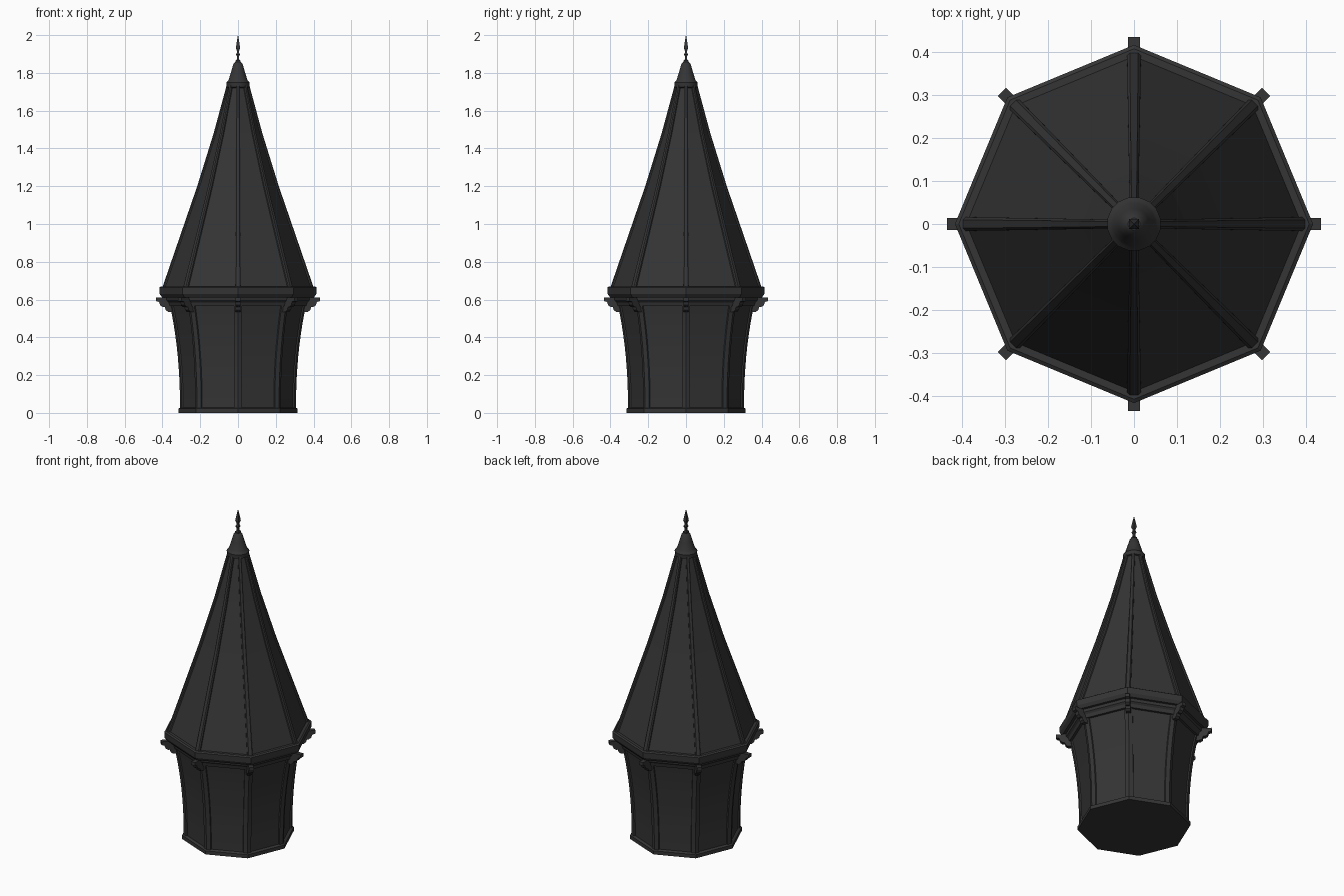
import bpy, bmesh
from math import cos, sin, pi, radians

if "Cube" in bpy.data.objects:
    bpy.data.objects.remove(bpy.data.objects["Cube"])

slate = bpy.data.materials.new("dark_slate")
slate.diffuse_color = (0.035, 0.035, 0.035, 1)
slate.use_nodes = True
slate.node_tree.nodes["Principled BSDF"].inputs["Base Color"].default_value = slate.diffuse_color


def finish(bm, name, smooth=False):
    bmesh.ops.recalc_face_normals(bm, faces=bm.faces)
    me = bpy.data.meshes.new(name)
    bm.to_mesh(me)
    bm.free()
    ob = bpy.data.objects.new(name, me)
    bpy.context.collection.objects.link(ob)
    me.materials.append(slate)
    if smooth:
        bpy.context.view_layer.objects.active = ob
        ob.select_set(True)
        bpy.ops.object.shade_smooth_by_angle(angle=radians(35))
        ob.select_set(False)
    return ob


def skin(bm, rings):
    """Bridge equal-length closed rings of points and cap both ends."""
    vs = [[bm.verts.new(p) for p in ring] for ring in rings]
    n = len(vs[0])
    for a, b in zip(vs, vs[1:]):
        for i in range(n):
            j = (i + 1) % n
            bm.faces.new((a[i], a[j], b[j], b[i]))
    bm.faces.new(vs[0][::-1])
    bm.faces.new(vs[-1])


def lathe(name, profile, sides, start=0.0, smooth=False):
    bm = bmesh.new()
    skin(bm, [[(r * cos(start + 2 * pi * i / sides), r * sin(start + 2 * pi * i / sides), z)
               for i in range(sides)] for r, z in profile])
    return finish(bm, name, smooth)


def around(name, rings):
    """Repeat a part, given as rings in the (radial, sideways, up) frame, at all eight corners."""
    bm = bmesh.new()
    for k in range(8):
        c, s = cos(k * pi / 4), sin(k * pi / 4)
        skin(bm, [[(x * c - y * s, x * s + y * c, z) for x, y, z in ring] for ring in rings])
    return finish(bm, name)


# Octagonal flared walls, with raised corner strips
wall = [(0.307 + 0.055 * t ** 2.2, 0.02 + 0.56 * t) for t in [i / 10 for i in range(11)]]
lathe("wall_panels", [(r - 0.008, z) for r, z in wall], 8)
a, b = 0.024 * cos(radians(67.5)), 0.024 * sin(radians(67.5))
around("corner_strips", [[(r, 0, z), (r - a, b, z), (r - a - 0.02, b, z), (r - 0.025, 0, z),
                          (r - a - 0.02, -b, z), (r - a, -b, z)] for r, z in wall])
lathe("base_plinth", [(0.316, 0), (0.316, 0.022), (0.305, 0.028)], 8)

# Eaves mouldings and fascia
lathe("wall_top_moulding", [(0.352, 0.565), (0.366, 0.565), (0.372, 0.585), (0.383, 0.595),
                            (0.387, 0.62)], 8)
lathe("eaves_fascia", [(0.37, 0.612), (0.402, 0.612), (0.415, 0.63), (0.417, 0.664),
                       (0.408, 0.67), (0.38, 0.67)], 8)

# Concave spire with hip ribs
spire = [(0.392, 0.665), (0.294, 0.95), (0.208, 1.2), (0.121, 1.48), (0.052, 1.735)]
lathe("spire_roof", spire, 8)
ribs = []
for i, (r, z) in enumerate(spire):
    w = 0.016 - 0.0015 * i
    ribs.append([(r - 0.03, -w, z), (r + 0.002, -w, z), (r + 0.008, -w * 0.6, z),
                 (r + 0.008, w * 0.6, z), (r + 0.002, w, z), (r - 0.03, w, z)])
around("hip_ribs", ribs)

# Scrolled brackets under the eaves
side = [(0.345, 0.612), (0.435, 0.612), (0.435, 0.592), (0.418, 0.588), (0.412, 0.57),
        (0.398, 0.56), (0.387, 0.56), (0.383, 0.545), (0.37, 0.535), (0.345, 0.535)]
around("eaves_brackets", [[(x, y, z) for x, z in side] for y in (-0.0135, 0.0135)])

# Round cap and square finial
lathe("spire_cap", [(0.05, 1.72), (0.061, 1.724), (0.063, 1.748), (0.055, 1.757), (0.05, 1.765),
                    (0.036, 1.81), (0.024, 1.85), (0.014, 1.858)], 16, pi / 16, True)
lathe("finial", [(0.017, 1.85), (0.017, 1.866), (0.008, 1.872), (0.007, 1.885), (0.015, 1.897),
                 (0.008, 1.908), (0.008, 1.915), (0.016, 1.932), (0.009, 1.965), (0.0005, 2.0)],
      4, pi / 4)
